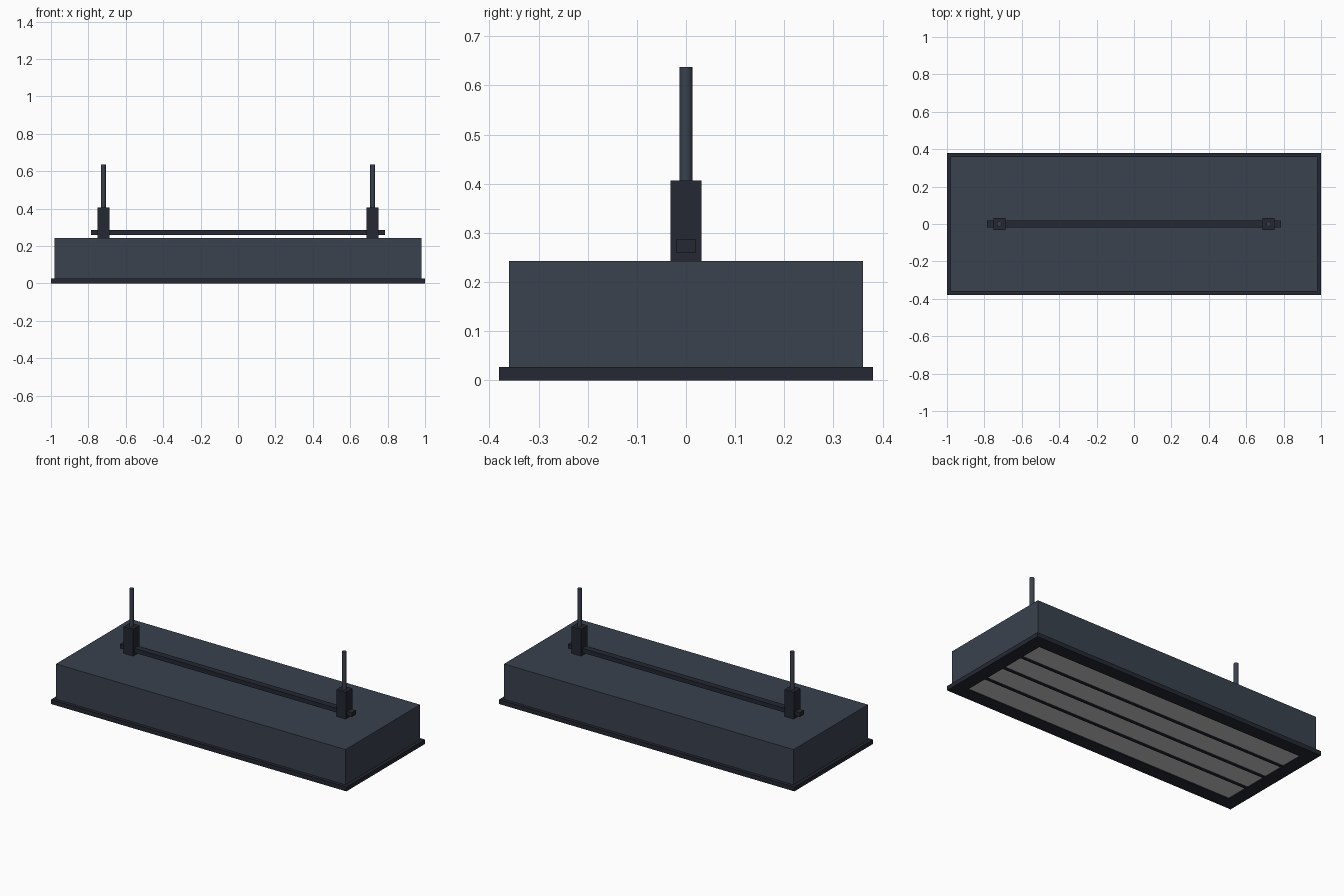
import bpy, math

if "Cube" in bpy.data.objects:
    bpy.data.objects.remove(bpy.data.objects["Cube"])


def material(name, rgb):
    m = bpy.data.materials.new(name)
    m.diffuse_color = (*rgb, 1)
    m.use_nodes = True
    m.node_tree.nodes["Principled BSDF"].inputs["Base Color"].default_value = m.diffuse_color
    return m


shell = material("slate", (0.042, 0.054, 0.076))
dark = material("charcoal", (0.018, 0.021, 0.032))


def box(name, x, y, z, mat=None):
    """Box from (min, max) ranges on each axis."""
    bpy.ops.mesh.primitive_cube_add(size=1, location=[sum(r) / 2 for r in (x, y, z)])
    ob = bpy.context.object
    ob.name = name
    ob.scale = [r[1] - r[0] for r in (x, y, z)]
    bpy.ops.object.transform_apply(location=False, rotation=False, scale=True)
    if mat:
        ob.data.materials.append(mat)
    return ob


# Lamp housing
box("housing", (-0.98, 0.98), (-0.36, 0.36), (0.02, 0.243), shell)

# Rim frame around the open underside
RIM = (0, 0.027)
for s, side in ((-1, "left"), (1, "right")):
    box("rim_" + side, sorted((s * 0.92, s)), (-0.38, 0.38), RIM, dark)
for s, side in ((-1, "front"), (1, "back")):
    box("rim_" + side, (-0.92, 0.92), sorted((s * 0.30, s * 0.38)), RIM, dark)

# Four light panels and the divider bars between them
for i in range(4):
    y = -0.30 + i * 0.15
    box("light_panel", (-0.92, 0.92), (y, y + 0.15), (0.006, 0.022))
    if i:
        box("divider_bar", (-0.92, 0.92), (y - 0.008, y + 0.008), (0, 0.02), dark)

# Hanging rail along the top
box("hanging_rail", (-0.785, 0.785), (-0.02, 0.02), (0.26, 0.286), dark)

# Brackets with suspension rods
for x in (-0.72, 0.72):
    box("bracket", (x - 0.032, x + 0.032), (-0.032, 0.032), (0.24, 0.407), dark)
    bpy.ops.mesh.primitive_cylinder_add(vertices=16, radius=0.013, depth=0.237,
                                        location=(x, 0, 0.5185))
    rod = bpy.context.object
    rod.name = "suspension_rod"
    rod.data.materials.append(shell)
    bpy.ops.object.shade_smooth_by_angle(angle=math.radians(30))
